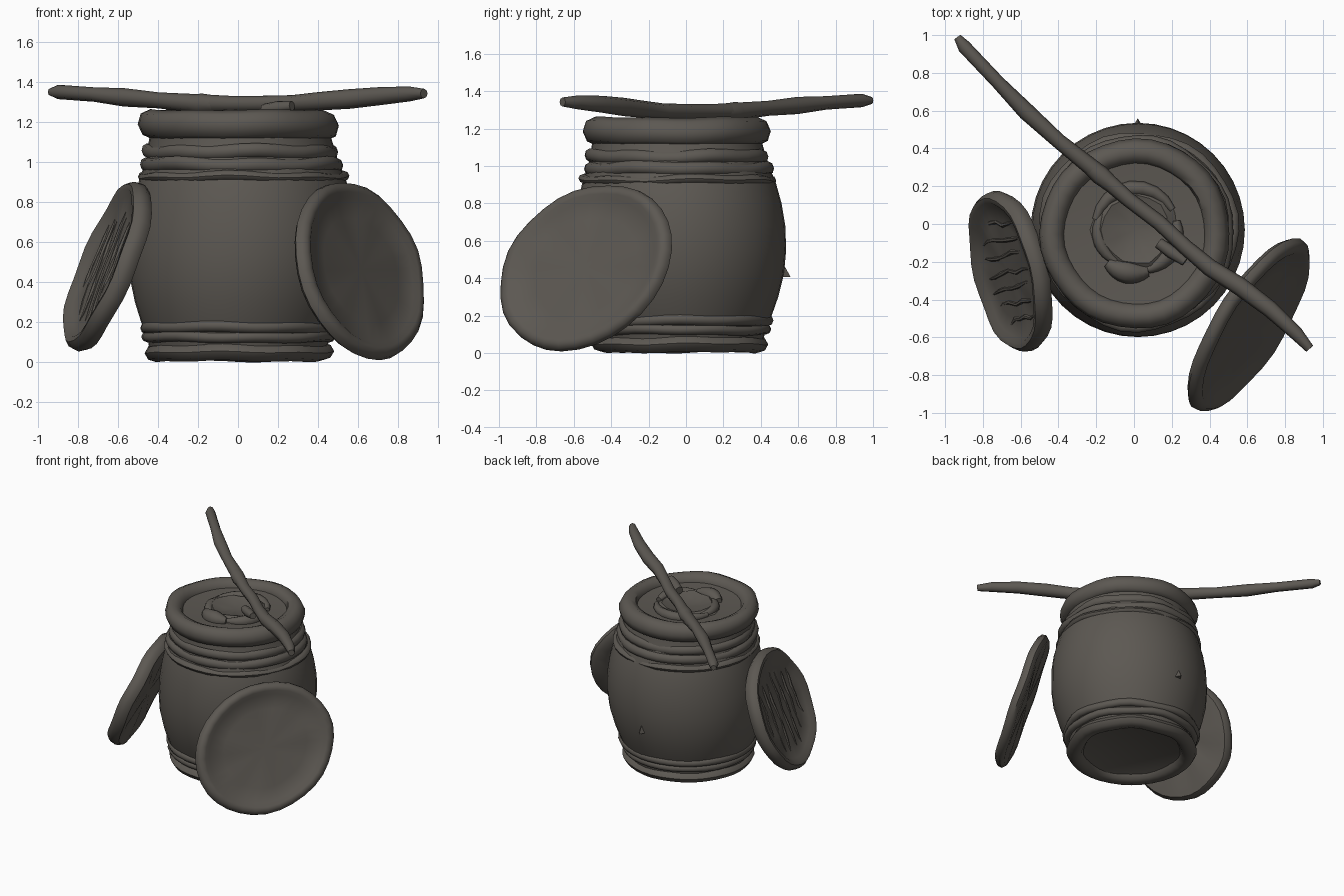
import bpy, bmesh, math, random
from mathutils import Vector, Matrix

random.seed(4)
cube = bpy.data.objects.get("Cube")
if cube:
    bpy.data.objects.remove(cube, do_unlink=True)

clay = bpy.data.materials.new("dark_clay_brown")
clay.use_nodes = True
COLOR = (0.108, 0.098, 0.085, 1)
clay.diffuse_color = COLOR
clay.node_tree.nodes["Principled BSDF"].inputs["Base Color"].default_value = COLOR


def finish(name, bm, angle=50):
    """Turn a bmesh into a smooth-shaded object."""
    bmesh.ops.remove_doubles(bm, verts=bm.verts, dist=0.0005)
    bmesh.ops.recalc_face_normals(bm, faces=bm.faces)
    mesh = bpy.data.meshes.new(name)
    bm.to_mesh(mesh)
    bm.free()
    mesh.materials.append(clay)
    obj = bpy.data.objects.new(name, mesh)
    bpy.context.collection.objects.link(obj)
    bpy.ops.object.select_all(action='DESELECT')
    obj.select_set(True)
    bpy.context.view_layer.objects.active = obj
    bpy.ops.object.shade_smooth_by_angle(angle=math.radians(angle))


def bridge(bm, rings, closed=False):
    pairs = list(zip(rings, rings[1:]))
    if closed:
        pairs.append((rings[-1], rings[0]))
    for a, b in pairs:
        n = len(a)
        for i in range(n):
            j = (i + 1) % n
            bm.faces.new((a[i], a[j], b[j], b[i]))


def lathe(name, profile, place, sides=32, wobble=0.0):
    """Spin (radius, height) points; place maps local points to the world."""
    bm = bmesh.new()
    phase = random.uniform(0, math.tau)
    rings = []
    for r, h in profile:
        ring = []
        for i in range(sides):
            a = math.tau * i / sides
            w = wobble * (math.sin(3 * a + phase) + math.sin(7 * a + 2 * phase)) / 2
            p = Vector((r * math.cos(a), r * math.sin(a), h))
            if r > 0:
                p += Vector((math.cos(a) * w, math.sin(a) * w, w * 0.8))
            ring.append(bm.verts.new(place(p)))
        rings.append(ring)
    bridge(bm, rings, closed=profile[0][0] > 0)
    finish(name, bm)


def tube(name, points, radii, sides=8):
    """Closed tube with a separate radius at each path point."""
    bm = bmesh.new()
    pts = [Vector(p) for p in points]
    rings = []
    for i, p in enumerate(pts):
        d = (pts[min(i + 1, len(pts) - 1)] - pts[max(i - 1, 0)]).normalized()
        u = d.cross(Vector((0, 0, 1))).normalized()
        v = d.cross(u)
        rings.append([bm.verts.new(p + radii[i] * (u * math.cos(math.tau * k / sides)
                      + v * math.sin(math.tau * k / sides))) for k in range(sides)])
    bridge(bm, rings)
    bm.faces.new(rings[0])
    bm.faces.new(rings[-1])
    finish(name, bm)


# Slightly crooked vertical axis of the barrel
def on_barrel(p):
    s = math.sin(math.pi * min(max(p.z, 0) / 1.25, 1) ** 1.5)
    return p + Vector((0.025 * s, -0.03 + 0.012 * s - 0.02 * p.z, 0))


# Barrel body with hollow foot and recessed top
lathe("barrel_body", [
    (0, 0.045), (0.36, 0.045), (0.4, 0.02), (0.44, 0.04), (0.455, 0.12), (0.49, 0.2),
    (0.525, 0.3), (0.555, 0.42), (0.567, 0.55), (0.563, 0.68), (0.545, 0.8),
    (0.515, 0.92), (0.482, 1.0), (0.455, 1.12), (0.44, 1.21), (0.36, 1.2), (0, 1.19)],
    on_barrel, 40)


# Rope-like bands: centre radius, centre height, half width, half height
def band(name, r, z, w, h, wobble):
    ring = [(r + w * math.cos(math.tau * k / 8), z + h * math.sin(math.tau * k / 8))
            for k in range(8)]
    lathe(name, ring, on_barrel, 36, wobble)


band("foot_ring", 0.412, 0.048, 0.062, 0.045, 0.008)
band("lower_band_1", 0.455, 0.125, 0.03, 0.028, 0.008)
band("lower_band_2", 0.47, 0.175, 0.03, 0.03, 0.008)
band("upper_band_1", 0.498, 0.925, 0.03, 0.025, 0.012)
band("upper_band_2", 0.48, 0.985, 0.028, 0.035, 0.012)
band("upper_band_3", 0.464, 1.05, 0.026, 0.035, 0.012)
band("rim", 0.435, 1.185, 0.068, 0.075, 0.006)

# Lumpy ring of contents in the barrel mouth
for n, (start, sweep, rad, thick) in enumerate([
        (0.5, 2.4, 0.22, 0.04), (2.7, 1.5, 0.2, 0.035), (4.0, 1.0, 0.23, 0.06), (5.0, 1.5, 0.22, 0.045)]):
    path = [(0.01 + rad * math.cos(start + sweep * t / 8),
             -0.03 + rad * math.sin(start + sweep * t / 8), 1.205) for t in range(9)]
    tube(f"content_lump_{n + 1}", path,
         [thick * (0.45 + 0.55 * math.sin(math.pi * t / 8)) for t in range(9)])
lathe("content_bowl", [(0, 1.2), (0.1, 1.205), (0.18, 1.23), (0.24, 1.19), (0, 1.18)],
      lambda p: p + Vector((0.01, -0.03, 0)), 16, 0.01)

# Crooked stick lying across the mouth
tube("stick", [
    (-0.935, 0.99, 1.35), (-0.9, 0.94, 1.35), (-0.72, 0.75, 1.337), (-0.57, 0.595, 1.323),
    (-0.4, 0.44, 1.308), (-0.2, 0.28, 1.292), (-0.03, 0.13, 1.29), (0.13, 0.01, 1.29),
    (0.27, -0.12, 1.293), (0.4, -0.23, 1.303), (0.56, -0.33, 1.315), (0.72, -0.45, 1.33),
    (0.86, -0.58, 1.34), (0.93, -0.66, 1.342)],
    [0.02, 0.036, 0.036, 0.046, 0.04, 0.047, 0.04, 0.041, 0.041, 0.046, 0.049, 0.045, 0.037, 0.024])
tube("stick_knot", [(-0.25, 0.32, 1.295), (-0.18, 0.26, 1.29), (-0.11, 0.2, 1.29)],
     [0.042, 0.052, 0.042])
tube("stick_stub", [(0.13, -0.1, 1.26), (0.2, -0.15, 1.27), (0.27, -0.2, 1.28)],
     [0.03, 0.034, 0.024])


# Dished oval shields leaning against the barrel
def shield(name, centre, normal, long_r, short_r, turn, thick):
    n = Vector(normal).normalized()
    u = Vector((0, 0, 1)).cross(n).normalized()
    frame = Matrix((u, n.cross(u), n)).transposed()
    spin = Matrix.Rotation(math.radians(turn), 3, 'Z')

    def place(p):
        local = spin @ Vector((p.x * long_r, p.y * short_r, p.z * thick))
        return Vector(centre) + frame @ local

    lathe(name, [(0, -0.03), (0.5, -0.033), (0.8, -0.035), (0.95, -0.032), (1, -0.008),
                 (0.99, 0.02), (0.94, 0.038), (0.88, 0.036), (0.82, 0.018), (0.6, 0.01), (0, 0.012)],
          place, 32, 0.008)
    return place


shield("left_shield", (0.607, -0.535, 0.455), (0.79, -0.54, 0.34), 0.54, 0.46, 20, 1.1)
on_right = shield("right_shield", (-0.65, -0.25, 0.475), (-0.9, -0.22, 0.36), 0.435, 0.45, 0, 1.4)

# Grain ridges on the rough shield
for k in range(7):
    x = -0.6 + 0.2 * k
    reach = 0.85 * math.sqrt(0.7 - x * x)
    path = [on_right(Vector((x + random.uniform(-0.04, 0.04), reach * (t / 3 - 1), 0.009)))
            for t in range(7)]
    tube(f"grain_ridge_{k + 1}", path, [0.003, 0.01, 0.013, 0.011, 0.013, 0.01, 0.003], 6)

# Small chip on the back of the barrel
bm = bmesh.new()
bmesh.ops.create_cone(bm, cap_ends=True, segments=3, radius1=0.05, radius2=0.0, depth=0.09,
                      matrix=Matrix.Translation((0.02, 0.51, 0.45)))
finish("back_chip", bm, 20)
